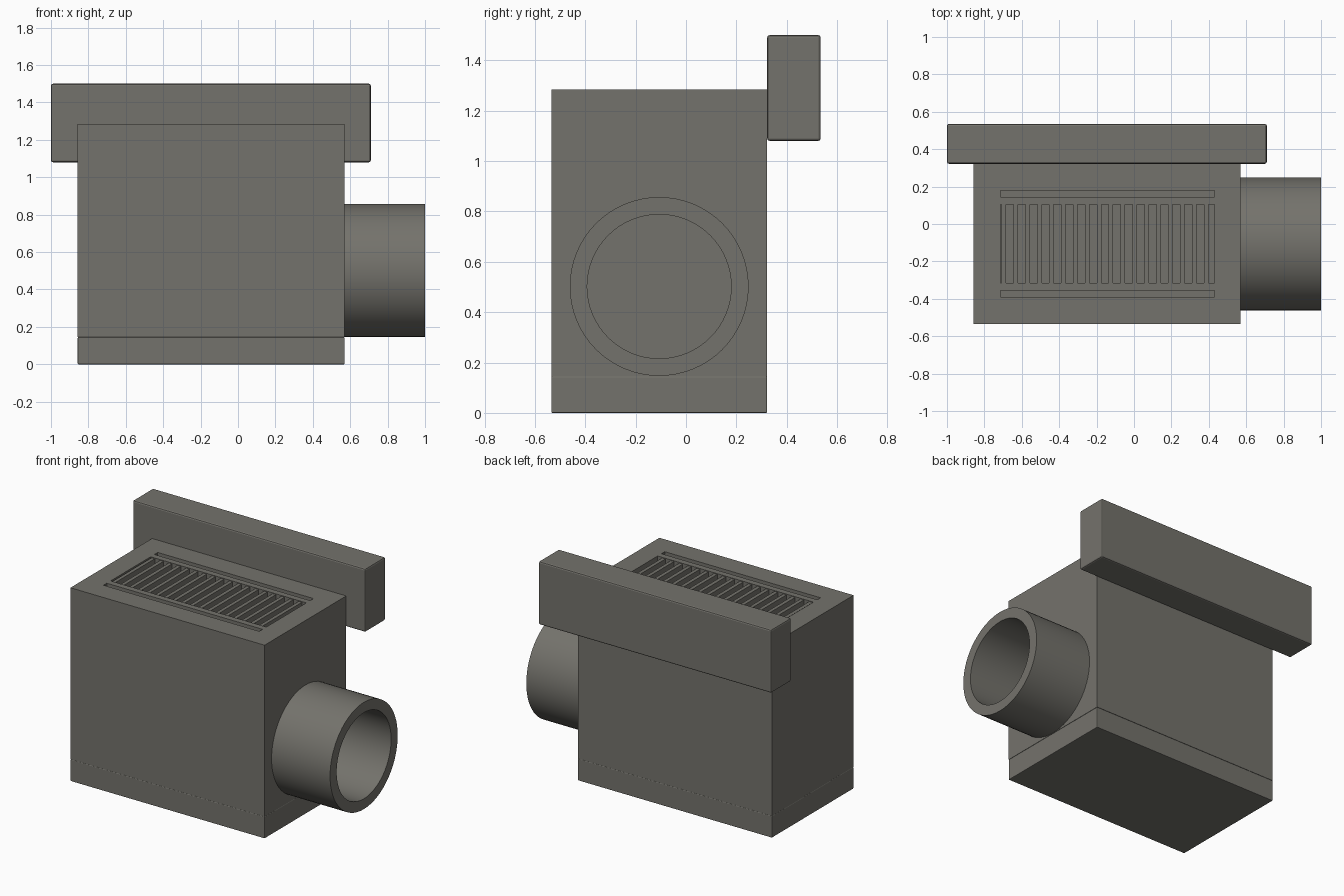
import bpy, math

cube = bpy.data.objects.get("Cube")
if cube:
    bpy.data.objects.remove(cube, do_unlink=True)

metal = bpy.data.materials.new("warm_grey_metal")
metal.use_nodes = True
COLOUR = (0.175, 0.17, 0.15, 1)
metal.diffuse_color = COLOUR
metal.node_tree.nodes["Principled BSDF"].inputs["Base Color"].default_value = COLOUR


def box(name, x, y, z, bevel=0):
    """Box from (min, max) ranges, with an optional softened edge."""
    bpy.ops.mesh.primitive_cube_add(size=1, location=[sum(r) / 2 for r in (x, y, z)])
    ob = bpy.context.object
    ob.name = name
    ob.scale = [r[1] - r[0] for r in (x, y, z)]
    bpy.ops.object.transform_apply(location=False, rotation=False)
    ob.data.materials.append(metal)
    if bevel:
        mod = ob.modifiers.new("soft_edges", "BEVEL")
        mod.width = bevel
        mod.segments = 2
    return ob


# Main dimensions of the housing
LEFT, RIGHT = -0.857, 0.57
FRONT, BACK = -0.535, 0.322
BASE, TOP = 0.145, 1.285
IN_L, IN_R = -0.715, 0.43
MID = (FRONT + BACK) / 2
inner = (IN_L, IN_R)

# Base slab and solid end walls
box("base", (LEFT, RIGHT), (FRONT, BACK), (0, BASE), 0.004)
box("end_wall_right", (LEFT, IN_L), (FRONT, BACK), (BASE, TOP))
box("end_wall_left", (IN_R, RIGHT), (FRONT, BACK), (BASE, TOP))

# Front and back panels, with a groove between each panel and its inner rail
for side, label in ((-1, "front"), (1, "back")):
    def span(a, b):
        return sorted((MID + side * a, MID + side * b))
    box(label + "_panel", inner, span(0.285, 0.4285), (BASE, TOP))
    box(label + "_groove_floor", inner, span(0.25, 0.285), (BASE, TOP - 0.03))
    box(label + "_rail", inner, span(0.21, 0.25), (BASE, TOP))

# Vent grille: sunken floor with a row of upright fins
grille = (MID - 0.21, MID + 0.21)
box("vent_floor", inner, grille, (BASE, TOP - 0.14))
FINS = 18
pitch = (IN_R - IN_L) / FINS
for i in range(FINS):
    x = IN_L + (i + 0.3) * pitch
    box(f"vent_fin_{i + 1}", (x - 0.012, x + 0.012), grille, (TOP - 0.14, TOP - 0.005))

# Rear mounting bar
box("rear_bar", (-1, 0.71), (BACK, 0.535), (1.08, 1.5), 0.01)

# Side pipe: an open tube made by spinning its wall section
bpy.ops.mesh.primitive_cylinder_add(vertices=64, radius=0.355, depth=1 - RIGHT, end_fill_type="NOTHING",
                                    location=((1 + RIGHT) / 2, MID, 0.502),
                                    rotation=(0, math.pi / 2, 0))
pipe = bpy.context.object
pipe.name = "side_pipe"
pipe.data.materials.append(metal)
wall = pipe.modifiers.new("wall", "SOLIDIFY")
wall.thickness = 0.069
wall.offset = -1
bpy.ops.object.modifier_apply(modifier="wall")
bpy.ops.object.shade_smooth_by_angle(angle=math.radians(35))
